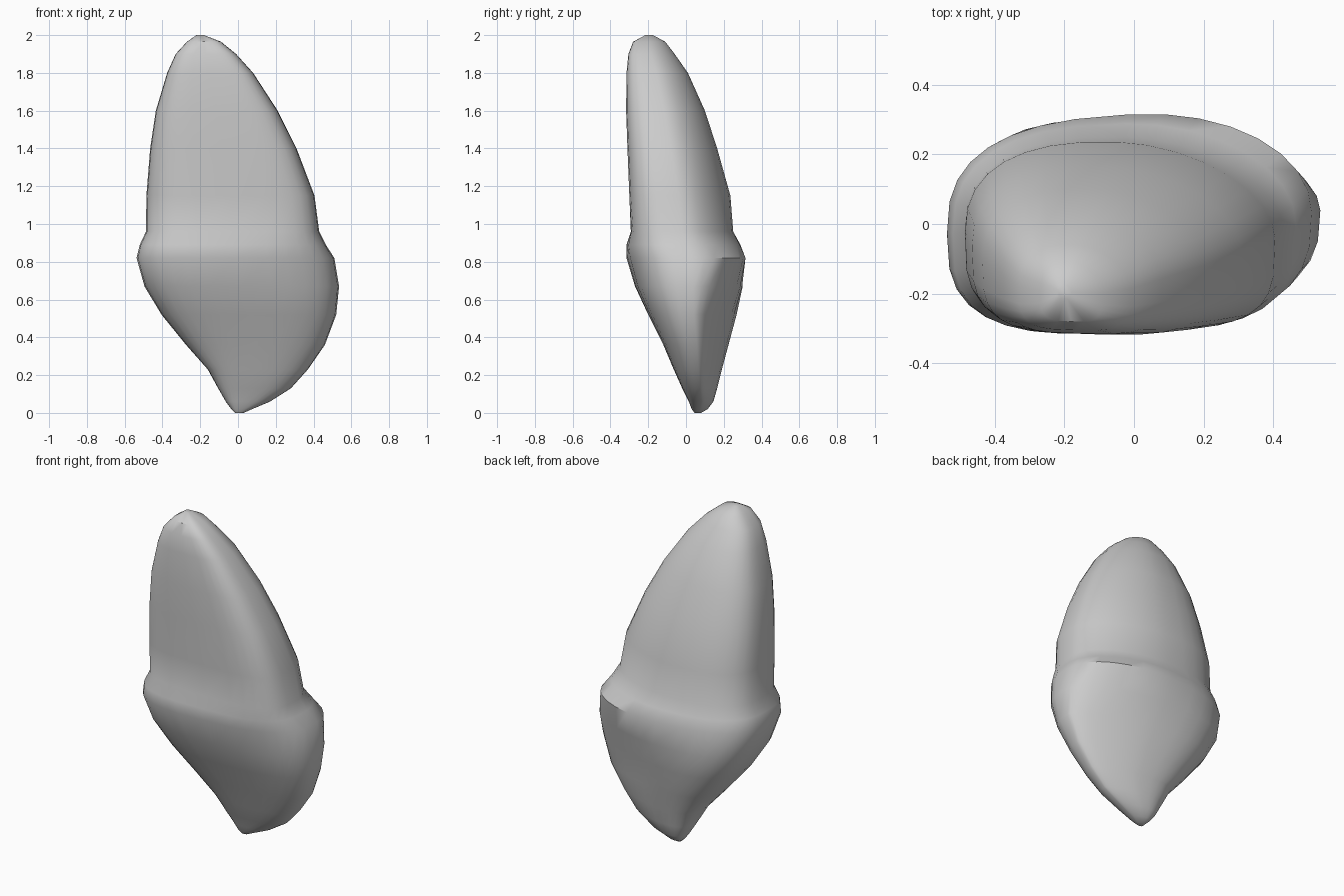
import bpy, bmesh, math

cube = bpy.data.objects.get("Cube")
if cube:
    bpy.data.objects.remove(cube, do_unlink=True)

mat = bpy.data.materials.new("pale_grey")
mat.use_nodes = True
GREY = (0.6, 0.6, 0.6, 1)
mat.diffuse_color = GREY
mat.node_tree.nodes["Principled BSDF"].inputs["Base Color"].default_value = GREY

# Cross-section extents: height, x min, x max, y min, y max
SECTIONS = [
    (0, -.015, .03, .045, .08),
    (.02, -.035, .075, .03, .115),
    (.06, -.065, .17, .015, .145),
    (.13, -.105, .28, -.02, .165),
    (.23, -.16, .37, -.065, .19),
    (.36, -.275, .46, -.12, .225),
    (.52, -.405, .52, -.2, .268),
    (.67, -.495, .535, -.27, .3),
    (.82, -.537, .51, -.315, .315),
    (.89, -.52, .465, -.315, .288),
    (.96, -.487, .43, -.292, .25),
    (1.15, -.485, .405, -.3, .235),
    (1.4, -.465, .31, -.31, .165),
    (1.6, -.435, .21, -.317, .1),
    (1.8, -.375, .08, -.315, .01),
    (1.9, -.33, -.01, -.305, -.06),
    (1.965, -.27, -.09, -.28, -.11),
    (2, -.22, -.18, -.215, -.175),
]
SIDES = 32

# Height, corner fullness (back left, back right, front right, front left),
# skew of the whole oval, lean of the back towards the right
SHAPES = [
    (.5, 1.8, 2.6, 3.0, 2.7, .06, .35),
    (.82, 2.0, 2.7, 2.9, 2.9, .1, 0),
    (1, 1.85, 2.4, 3.7, 3.7, -.03, .03),
]


def rounded(value, power):
    return math.copysign(abs(value) ** (2 / power), value)


def shape_at(z):
    """Blend the corner shapes between the listed heights."""
    z = min(max(z, SHAPES[0][0]), SHAPES[-1][0])
    for a, b in zip(SHAPES, SHAPES[1:]):
        if z <= b[0]:
            t = (z - a[0]) / (b[0] - a[0])
            return [p + (q - p) * t for p, q in zip(a[1:], b[1:])]


def make_ring(bm, z, x0, x1, y0, y1):
    """Oval with a separate fullness for each corner."""
    *powers, skew, lean = shape_at(z)
    pts = []
    for i in range(SIDES):
        a = math.tau * i / SIDES
        power = powers[4 * i // SIDES]
        u, v = rounded(math.cos(a), power), rounded(math.sin(a), power)
        if v > 0:
            v *= 1 - lean * u
        pts.append((u, v + skew * u))
    low, high = min(p[1] for p in pts), max(p[1] for p in pts)
    return [bm.verts.new(((x0 + x1) / 2 + u * (x1 - x0) / 2,
                          y0 + (v - low) / (high - low) * (y1 - y0), z))
            for u, v in pts]


# Tooth: crown below, swollen collar, tapering root above
bm = bmesh.new()
rings = [make_ring(bm, *s) for s in SECTIONS]
for a, b in zip(rings, rings[1:]):
    for i in range(SIDES):
        j = (i + 1) % SIDES
        bm.faces.new((a[i], a[j], b[j], b[i]))
bm.faces.new(rings[0][::-1])
bm.faces.new(rings[-1])
bmesh.ops.recalc_face_normals(bm, faces=bm.faces)
mesh = bpy.data.meshes.new("tooth")
bm.to_mesh(mesh)
bm.free()
mesh.materials.append(mat)
tooth = bpy.data.objects.new("tooth", mesh)
bpy.context.collection.objects.link(tooth)
bpy.context.view_layer.objects.active = tooth
tooth.select_set(True)
bpy.ops.object.shade_smooth_by_angle(angle=math.radians(40))
